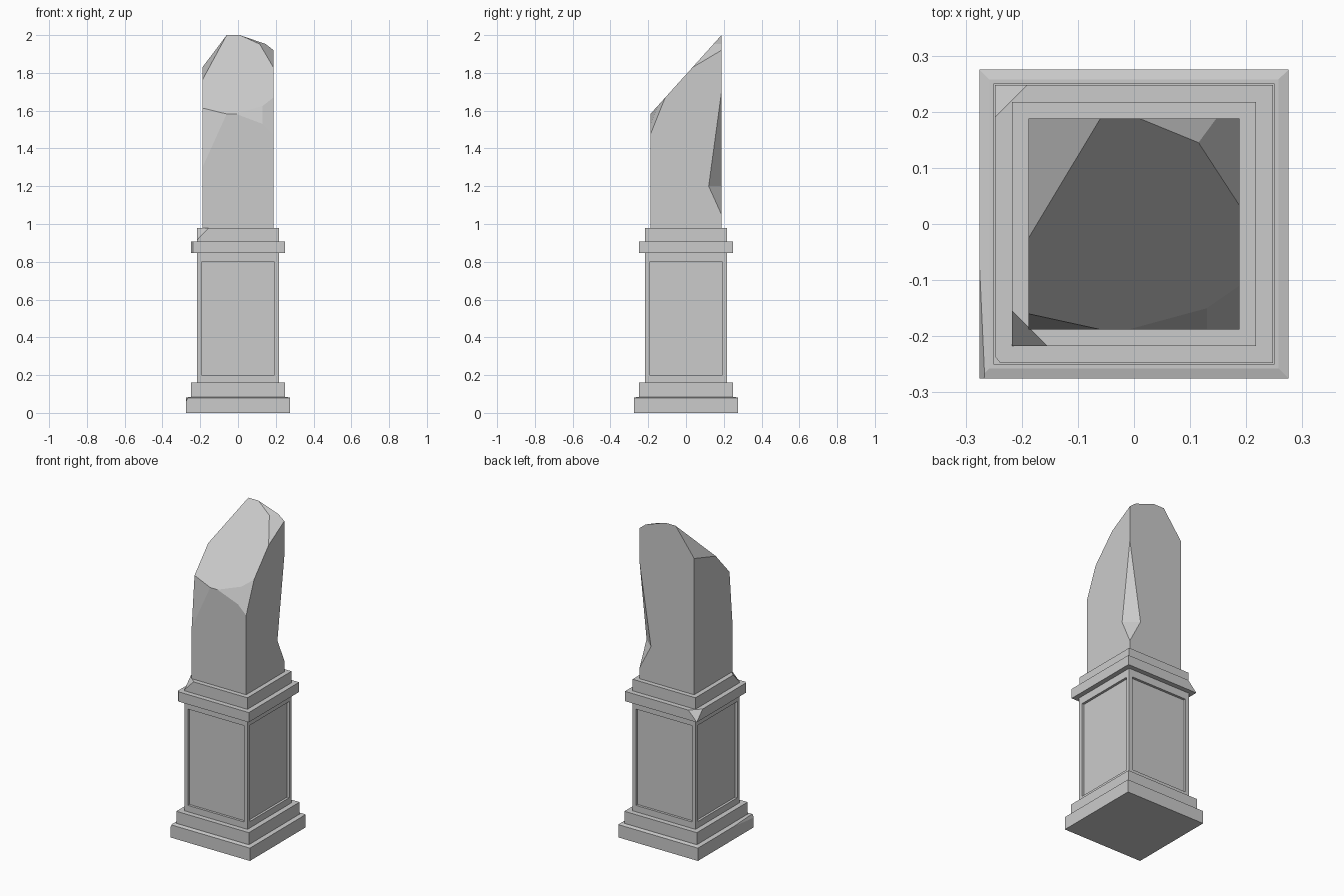
import bpy
import bmesh
from mathutils import Vector

if "Cube" in bpy.data.objects:
    bpy.data.objects.remove(bpy.data.objects["Cube"], do_unlink=True)

stone = bpy.data.materials.new("grey stone")
stone.use_nodes = True
GREY = (0.6, 0.6, 0.6, 1)
stone.diffuse_color = GREY
stone.node_tree.nodes["Principled BSDF"].inputs["Base Color"].default_value = GREY


def block(half, z0, z1):
    """Square block centred on the vertical axis."""
    bm = bmesh.new()
    bmesh.ops.create_cube(bm, size=2)
    for v in bm.verts:
        v.co = (v.co.x * half, v.co.y * half, z1 if v.co.z > 0 else z0)
    return bm


def chip(bm, a, b, c):
    """Break off whatever lies beyond the plane through three points."""
    a, b, c = Vector(a), Vector(b), Vector(c)
    normal = (b - a).cross(c - a).normalized()
    middle = sum((v.co for v in bm.verts), Vector()) / len(bm.verts)
    if normal.dot(middle - a) > 0:
        normal.negate()
    cut = bmesh.ops.bisect_plane(bm, geom=bm.verts[:] + bm.edges[:] + bm.faces[:],
                                 dist=1e-5, plane_co=a, plane_no=normal, clear_outer=True)
    edges = [e for e in cut["geom_cut"] if isinstance(e, bmesh.types.BMEdge)]
    bmesh.ops.edgenet_fill(bm, edges=edges)


def finish(bm, name):
    bmesh.ops.recalc_face_normals(bm, faces=bm.faces)
    mesh = bpy.data.meshes.new(name)
    bm.to_mesh(mesh)
    bm.free()
    mesh.materials.append(stone)
    obj = bpy.data.objects.new(name, mesh)
    bpy.context.collection.objects.link(obj)


# Plinth: a slab with a gently sloped top and one worn edge
plinth = block(0.275, 0, 0.08)
top = max(plinth.faces, key=lambda f: f.calc_center_median().z)
bmesh.ops.inset_individual(plinth, faces=[top], thickness=0.025, depth=0.005)
chip(plinth, (-0.275, -0.08, 0.08), (-0.267, -0.275, 0.08), (-0.275, -0.275, 0.06))
finish(plinth, "plinth")

finish(block(0.25, 0.08, 0.16), "plinth_step")

# Pedestal with a sunken panel on each side
pedestal = block(0.218, 0.155, 0.85)
sides = [f for f in pedestal.faces if abs(f.normal.z) < 0.5]
bmesh.ops.inset_individual(pedestal, faces=sides, thickness=0.034)
for f in sides:
    for v in f.verts:
        v.co.z = 0.8 if v.co.z > 0.5 else 0.2
bmesh.ops.inset_individual(pedestal, faces=sides, thickness=0, depth=-0.015)
finish(pedestal, "pedestal")

# Cap: two slabs with broken corners
cap = block(0.248, 0.847, 0.908)
chip(cap, (-0.248, 0.19, 0.908), (-0.19, 0.248, 0.908), (-0.248, 0.248, 0.847))
chip(cap, (-0.248, -0.236, 0.908), (-0.238, -0.248, 0.908), (-0.238, -0.248, 0.847))
finish(cap, "cap_slab")

cap_step = block(0.217, 0.908, 0.98)
chip(cap_step, (-0.217, -0.155, 0.98), (-0.155, -0.217, 0.98), (-0.217, -0.217, 0.915))
finish(cap_step, "cap_step")

# Broken shaft: two stacked halves meeting at the deepest line of the corner notch
W = 0.188
NOTCH = 1.2
notch_x, notch_y = (0.11, W, NOTCH), (W, 0.12, NOTCH)

lower = block(W, 0.98, NOTCH)
chip(lower, notch_x, notch_y, (W, W, 1.05))

upper = block(W, NOTCH, 2.1)


def slope(x, y):
    """Point on the slanted break."""
    return (x, y, 2 + 1.11 * (y - W))


breaks = [
    (slope(0, W), slope(-W, -W), slope(W, -W)),                      # main break
    (slope(-W, -0.025), slope(-0.06, W), (-W, W, 1.83)),             # back corner, right hand
    (slope(0.01, W), slope(0.115, 0.145), (0.14, W, 1.955)),         # back edge
    (slope(0.115, 0.145), slope(W, 0.033), (W, W, 1.92)),            # back corner, left hand
    (slope(-W, -0.16), slope(-0.06, -W), (-W, -W, 1.3)),             # front corner, right hand
    (slope(-0.01, -W), slope(0.13, -0.15), (0.13, -W, 1.53)),        # front edge
    (slope(0.13, -0.15), slope(W, -0.11), (W, -W, 1.475)),           # front corner, left hand
    (notch_x, notch_y, (W, W, 1.7)),                                 # corner notch
]
for points in breaks:
    chip(upper, *points)

# Weld the halves into one shaft
half_mesh = bpy.data.meshes.new("shaft_half")
lower.to_mesh(half_mesh)
lower.free()
upper.from_mesh(half_mesh)
bpy.data.meshes.remove(half_mesh)
seam = [f for f in upper.faces if all(abs(v.co.z - NOTCH) < 1e-4 for v in f.verts)]
bmesh.ops.delete(upper, geom=seam, context="FACES")
bmesh.ops.remove_doubles(upper, verts=upper.verts, dist=1e-4)
finish(upper, "broken_shaft")
